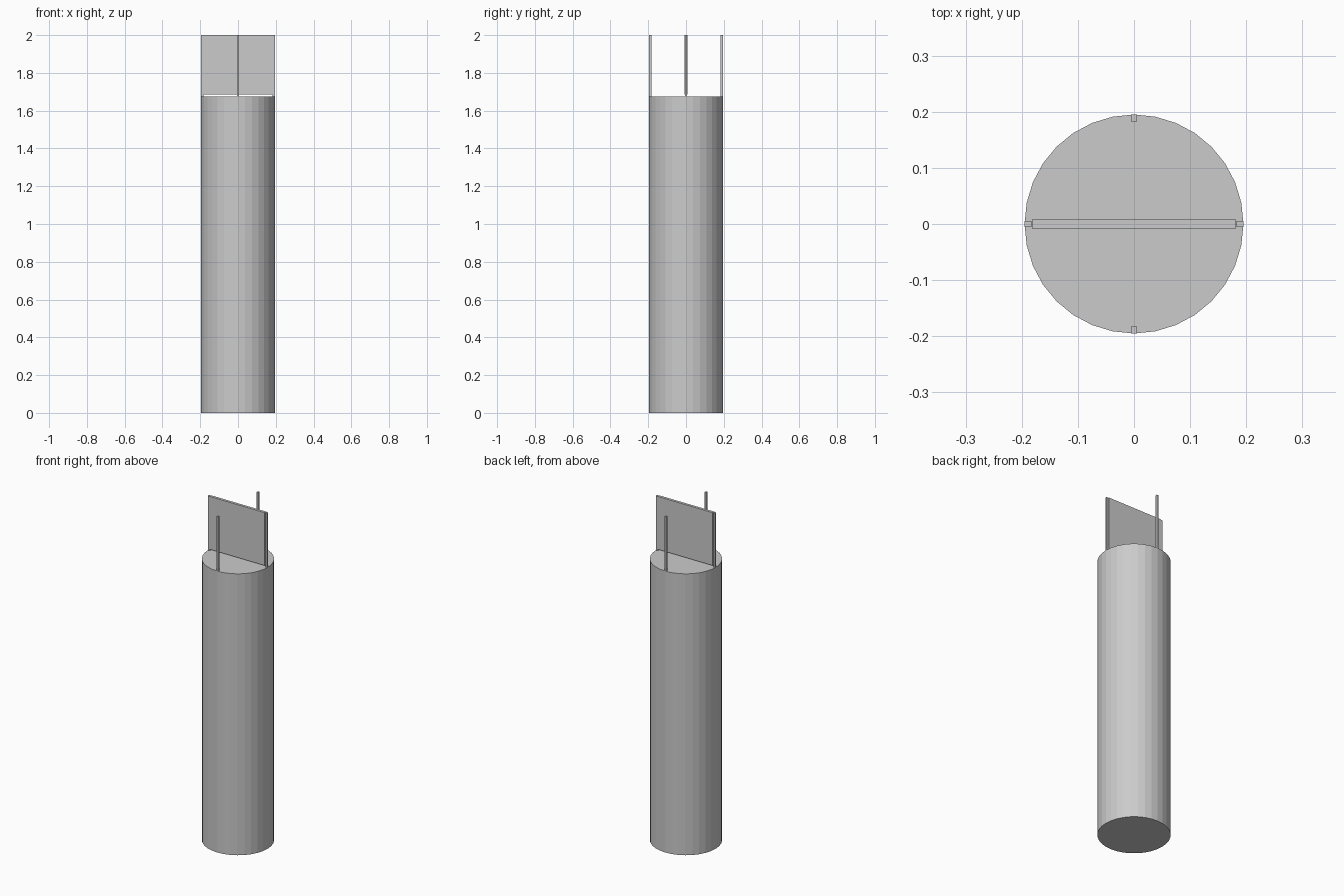
import bpy
import math
from mathutils import Matrix

cube = bpy.data.objects.get("Cube")
if cube:
    bpy.data.objects.remove(cube, do_unlink=True)

RADIUS = 0.195
BODY_TOP = 1.675
TOP = 2.0

# Single grey material
grey = bpy.data.materials.new("light_grey")
grey.use_nodes = True
colour = (0.6, 0.6, 0.6, 1.0)
grey.diffuse_color = colour
grey.node_tree.nodes["Principled BSDF"].inputs["Base Color"].default_value = colour


def finish(name):
    obj = bpy.context.object
    obj.name = name
    obj.data.materials.append(grey)
    return obj


def box(name, centre, size):
    bpy.ops.mesh.primitive_cube_add(size=1, location=centre)
    obj = finish(name)
    obj.data.transform(Matrix.Diagonal((*size, 1)))
    return obj


# Tall round body
bpy.ops.mesh.primitive_cylinder_add(vertices=32, radius=RADIUS, depth=BODY_TOP,
                                    location=(0, 0, BODY_TOP / 2))
finish("body")

# Four slim posts standing around the rim
post_depth = 0.012
for i, side in enumerate(("left", "back", "right", "front")):
    angle = i * math.pi / 2
    r = RADIUS - post_depth / 2
    post = box(side + "_post",
               (r * math.cos(angle), r * math.sin(angle), (BODY_TOP + TOP) / 2),
               (post_depth, 0.01, TOP - BODY_TOP))
    post.rotation_euler.z = angle

# Upright panel between the side posts, raised slightly off the body
PANEL_BOTTOM = 1.685
box("panel", (0, 0, (PANEL_BOTTOM + TOP) / 2), (0.363, 0.016, TOP - PANEL_BOTTOM))
